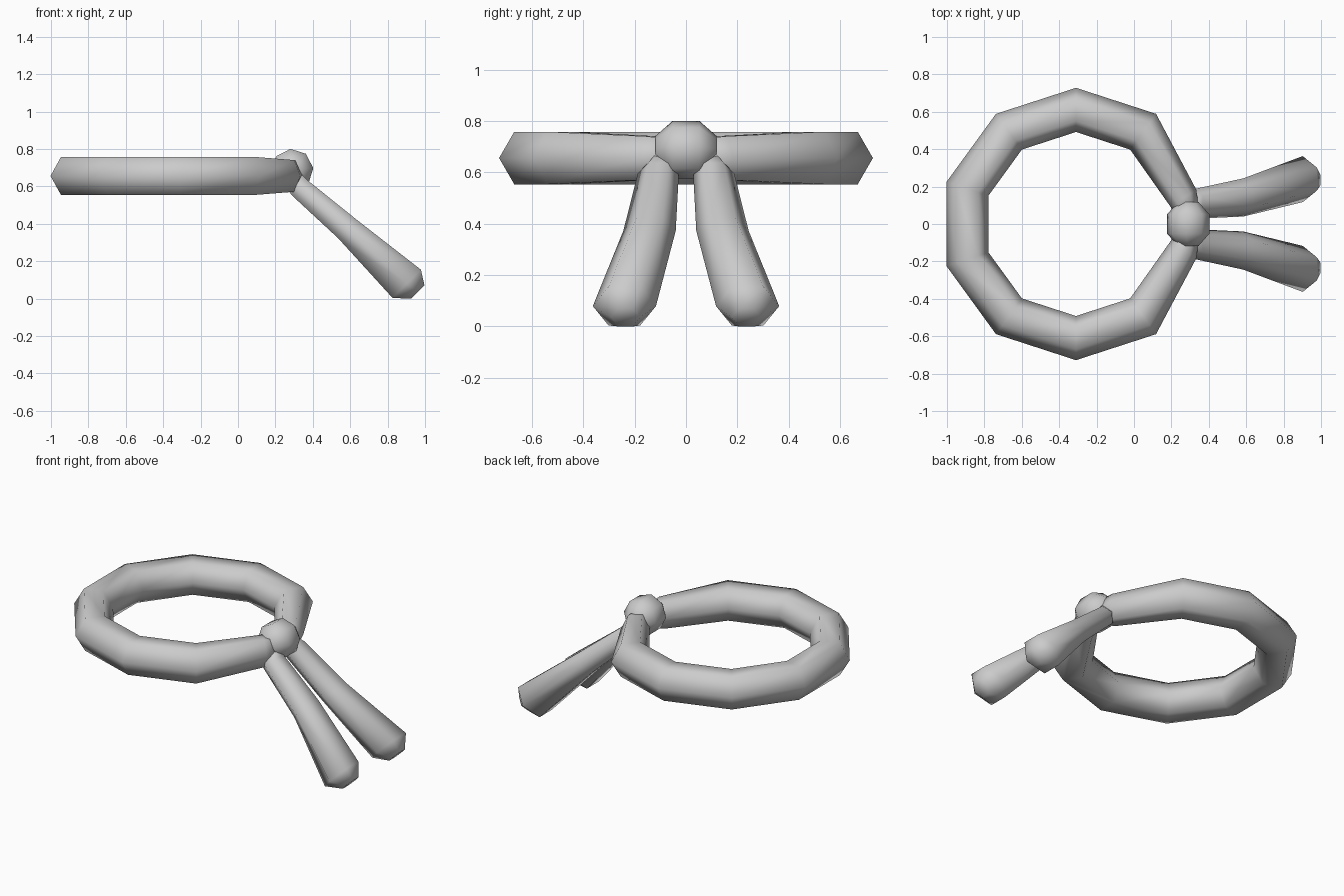
import bpy, bmesh
from math import sin, cos, radians, pi, sqrt
from mathutils import Vector

if "Cube" in bpy.data.objects:
    bpy.data.objects.remove(bpy.data.objects["Cube"])


def hoop(centre, u, v, n, turn=0.0):
    """Ring of n points around centre, spanned by half-axes u and v."""
    return [centre + u * cos(2 * pi * i / n + turn) + v * sin(2 * pi * i / n + turn)
            for i in range(n)]


def loft(name, hoops):
    """Skin a list of point rings into a capped, smooth tube."""
    bm = bmesh.new()
    rows = [[bm.verts.new(p) for p in h] for h in hoops]
    n = len(rows[0])
    for a, b in zip(rows, rows[1:]):
        for i in range(n):
            j = (i + 1) % n
            bm.faces.new((a[i], a[j], b[j], b[i]))
    bm.faces.new(rows[0][::-1])
    bm.faces.new(rows[-1])
    bmesh.ops.recalc_face_normals(bm, faces=bm.faces)
    me = bpy.data.meshes.new(name)
    bm.to_mesh(me)
    bm.free()
    for p in me.polygons:
        p.use_smooth = True
    ob = bpy.data.objects.new(name, me)
    bpy.context.collection.objects.link(ob)
    return ob


Z = Vector((0, 0, 1))
Y = Vector((0, 1, 0))

# Head band: hexagonal tube on a ten-sided circle, pinched where it meets the knot
band = []
for k in range(10):
    a = radians(18 + 36 * k)
    out = Vector((cos(a), sin(a), 0))
    if k in (0, 9):
        s = 1 if k == 0 else -1
        c = Vector((0.265, 0.137 * s, 0.656))
        band.append(hoop(c, Vector((0.068, 0.047 * s, 0)), Z * 0.098, 6))
    else:
        c = Vector((-0.31, 0, 0.656)) + out * 0.61
        band.append(hoop(c, out * 0.118, Z * 0.118, 6))
# short tucked ends inside the knot
for s, where in ((1, 0), (-1, len(band) + 1)):
    c = Vector((0.29, 0.04 * s, 0.665))
    band.insert(where, hoop(c, Vector((0.06, 0.02 * s, 0)), Z * 0.075, 6))
loft("head_band", band)

# Knot: faceted ball lofted along y
knot = [hoop(Vector((0.29, y, 0.688)), Vector((r, 0, 0)), Z * r, 8, radians(5))
        for y, r in ((-0.118, 0.055), (-0.052, 0.113), (0.052, 0.113), (0.118, 0.055))]
loft("knot", knot)

# Tails: sections along the 45 degree slope (distance, offset, y, half width, half thickness)
along = Vector((1, 0, -1)) / sqrt(2)
across = Vector((1, 0, 1)) / sqrt(2)
sections = [(-0.27, 0.66, 0.07, 0.060, 0.050),
            (-0.19, 0.652, 0.108, 0.080, 0.058),
            (0.15, 0.677, 0.142, 0.102, 0.070),
            (0.582, 0.694, 0.24, 0.123, 0.107),
            (0.655, 0.705, 0.235, 0.056, 0.050)]
tail = loft("tail", [hoop(along * s + across * t + Y * y, Y * w, across * (h / sin(pi / 3)), 6)
                     for s, t, y, w, h in sections])
mirror = tail.modifiers.new("mirror", 'MIRROR')
mirror.use_axis = (False, True, False)
